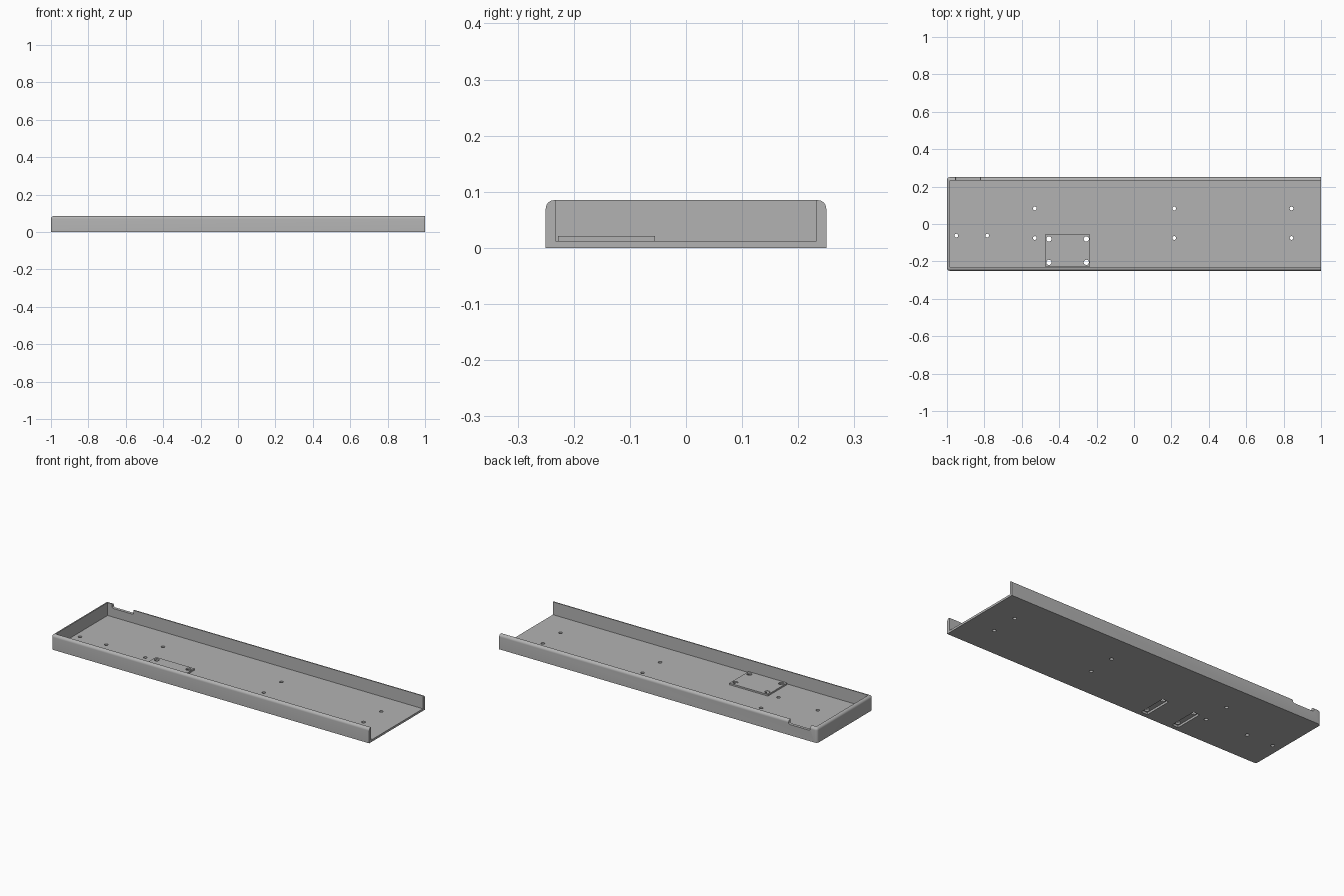
import bpy, bmesh
from mathutils import Vector

cube = bpy.data.objects.get("Cube")
if cube:
    bpy.data.objects.remove(cube, do_unlink=True)

# Single painted-metal colour
metal = bpy.data.materials.new("grey metal")
metal.use_nodes = True
GREY = (0.45, 0.45, 0.45, 1)
metal.diffuse_color = GREY
metal.node_tree.nodes["Principled BSDF"].inputs["Base Color"].default_value = GREY


def make(name, bm):
    mesh = bpy.data.meshes.new(name)
    bm.to_mesh(mesh)
    bm.free()
    mesh.materials.append(metal)
    obj = bpy.data.objects.new(name, mesh)
    bpy.context.collection.objects.link(obj)
    return obj


def box(name, low, high, radius=0, rounded=None):
    """Box between two corners; edges chosen by rounded(midpoint, direction) are rounded."""
    low, high = Vector(low), Vector(high)
    bm = bmesh.new()
    bmesh.ops.create_cube(bm, size=1)
    for v in bm.verts:
        v.co = (low + high) / 2 + v.co * (high - low)
    if rounded:
        edges = [e for e in bm.edges
                 if rounded((e.verts[0].co + e.verts[1].co) / 2,
                            (e.verts[1].co - e.verts[0].co).normalized())]
        bmesh.ops.bevel(bm, geom=edges, offset=radius, segments=6,
                        affect='EDGES', profile=0.5)
    return make(name, bm)


def drill(x, y, radius):
    bm = bmesh.new()
    bmesh.ops.create_cone(bm, cap_ends=True, segments=24, radius1=radius,
                          radius2=radius, depth=0.2)
    bmesh.ops.translate(bm, verts=bm.verts, vec=(x, y, 0))
    return make("hole_cutter", bm)


def activate(obj):
    bpy.ops.object.select_all(action='DESELECT')
    obj.select_set(True)
    bpy.context.view_layer.objects.active = obj


def cut(obj, cutters):
    activate(obj)
    for cutter in cutters:
        cutter.hide_render = True
        mod = obj.modifiers.new("cut", 'BOOLEAN')
        mod.operation, mod.solver, mod.object = 'DIFFERENCE', 'EXACT', cutter
        bpy.ops.object.modifier_apply(modifier=mod.name)
        bpy.data.objects.remove(cutter, do_unlink=True)


HALF, HEIGHT, FLOOR, WALL = 0.25, 0.085, 0.012, 0.017

# Tray: rounded outer shell, open at the left end
tray = box("tray", (-1, -HALF, 0), (1, HALF, HEIGHT), 0.015,
           lambda m, d: (m.z > 0.08 and m.x < 0.5) or (abs(d.z) > 0.9 and m.x < 0))
hollow = box("hollow_cutter", (-1 + WALL, -HALF + WALL, FLOOR),
             (1.1, HALF - WALL, 0.2))
# Notch in the rear wall next to the closed end
notch = box("notch_cutter", (-0.955, 0.2, 0.061), (-0.82, 0.3, 0.2), 0.008,
            lambda m, d: abs(d.y) > 0.9 and m.z < 0.1)

# Mounting plate positions
PLATE_X, PLATE_Y = (-0.455, -0.255), (-0.08, -0.205)
slots = [box("slot_cutter", (x - 0.02, -0.225, -0.1), (x + 0.02, -0.06, FLOOR + 0.001))
         for x in PLATE_X]

# Floor screw holes
spots = [(-0.95, -0.062), (-0.785, -0.062)]
spots += [(x, y) for x in (-0.53, 0.215, 0.842) for y in (0.083, -0.075)]
cut(tray, [hollow, notch] + slots + [drill(x, y, 0.01) for x, y in spots])

# Raised plate covering the two slots, with four holes
plate = box("mounting_plate", (-0.477, -0.228, FLOOR), (-0.234, -0.055, 0.021))
cut(plate, [drill(x, y, 0.014) for x in PLATE_X for y in PLATE_Y])

for part in (tray, plate):
    activate(part)
    bpy.ops.object.shade_smooth_by_angle(angle=0.6)
